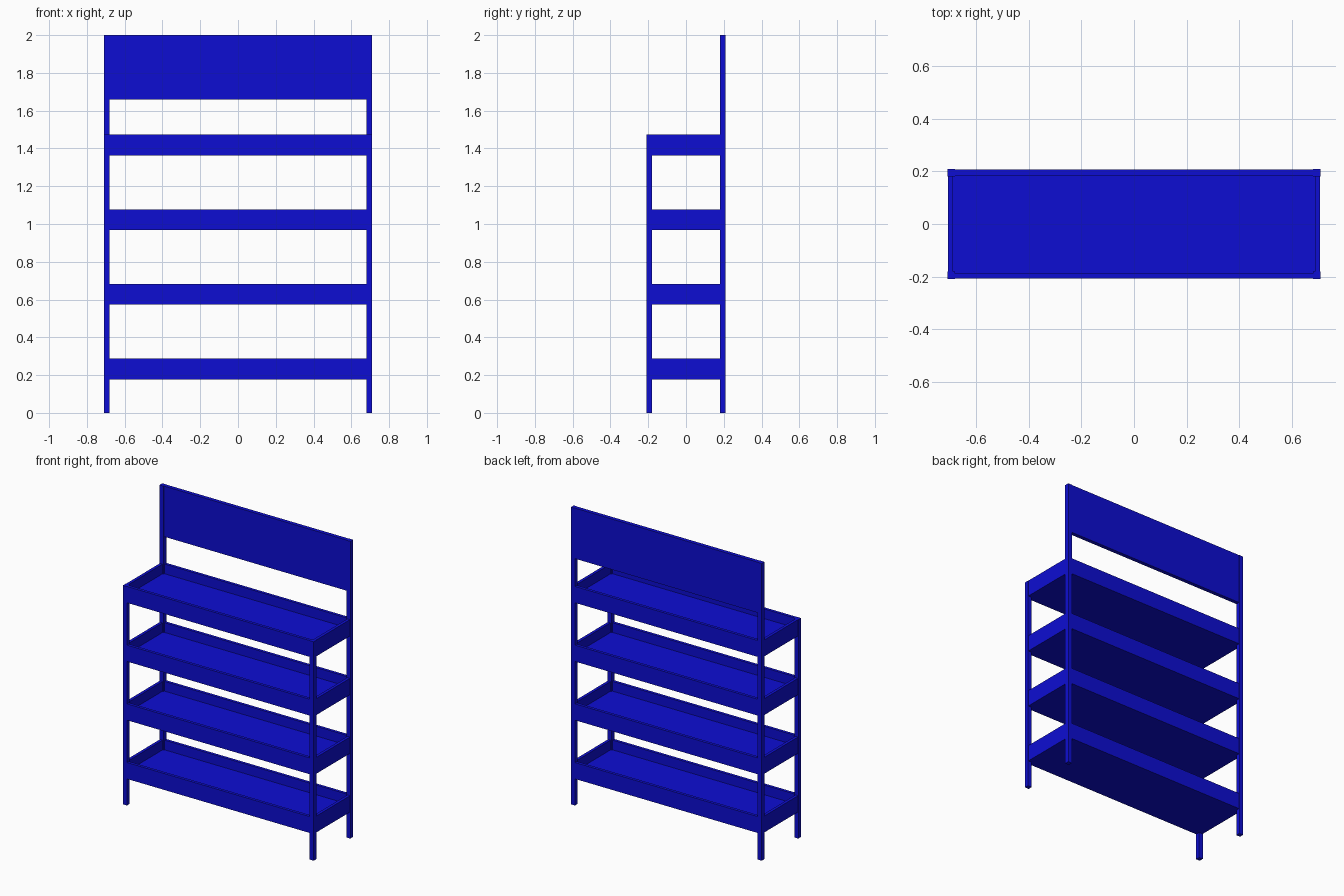
import bpy
import bmesh
from mathutils import Vector

if "Cube" in bpy.data.objects:
    bpy.data.objects.remove(bpy.data.objects["Cube"])

W, D = 0.71, 0.21        # half width and half depth
T = 0.03                 # post thickness
GAP = 0.002              # trays and panel sit a hair inside the posts
TRAY_H, FLOOR_T = 0.11, 0.045

blue = bpy.data.materials.new("blue_paint")
blue.diffuse_color = (0.004, 0.004, 0.65, 1)
blue.use_nodes = True
blue.node_tree.nodes["Principled BSDF"].inputs["Base Color"].default_value = blue.diffuse_color


def finish(name, bm):
    bmesh.ops.recalc_face_normals(bm, faces=bm.faces)
    mesh = bpy.data.meshes.new(name)
    bm.to_mesh(mesh)
    bm.free()
    mesh.materials.append(blue)
    obj = bpy.data.objects.new(name, mesh)
    bpy.context.collection.objects.link(obj)
    return obj


def box_bm(lo, hi):
    lo, hi = Vector(lo), Vector(hi)
    bm = bmesh.new()
    bmesh.ops.create_cube(bm, size=1)
    bmesh.ops.scale(bm, vec=hi - lo, verts=bm.verts)
    bmesh.ops.translate(bm, vec=(lo + hi) / 2, verts=bm.verts)
    return bm


def tray(name, z):
    # Solid box whose top face is inset to a rim and pushed down to the floor
    x, y = W - GAP, D - GAP
    bm = box_bm((-x, -y, z), (x, y, z + TRAY_H))
    bm.faces.ensure_lookup_table()
    top = max(bm.faces, key=lambda f: f.calc_center_median().z)
    bmesh.ops.inset_region(bm, faces=[top], thickness=T - GAP)
    down = bmesh.ops.extrude_discrete_faces(bm, faces=[top])["faces"][0]
    bmesh.ops.translate(bm, vec=(0, 0, FLOOR_T - TRAY_H), verts=down.verts)
    finish(name, bm)


# Corner posts: short at the front, tall at the back
for side, sx in (("left", -1), ("right", 1)):
    x0, x1 = sorted((sx * W, sx * (W - T)))
    finish(f"front_post_{side}", box_bm((x0, -D, 0), (x1, -D + T, 1.473)))
    finish(f"back_post_{side}", box_bm((x0, D - T, 0), (x1, D, 2)))

# Four shelf trays
for i, z in enumerate((0.178, 0.573, 0.968, 1.363)):
    tray(f"shelf_tray_{i + 1}", z)

# Header panel between the tall back posts
finish("header_panel", box_bm((-W + T, D - T + GAP, 1.66), (W - T, D - GAP, 2)))
